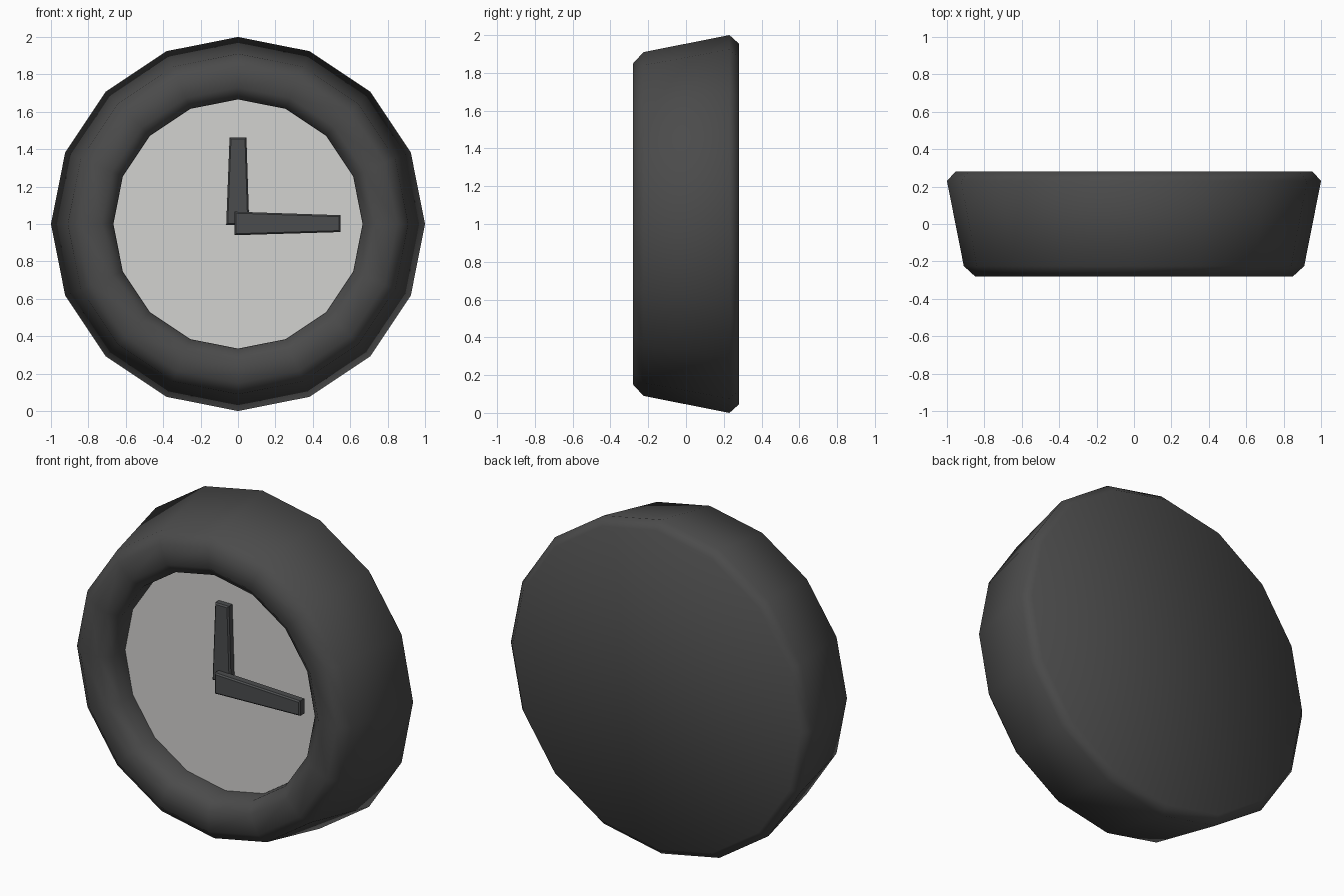
import bpy, bmesh, math

if "Cube" in bpy.data.objects:
    bpy.data.objects.remove(bpy.data.objects["Cube"])

SIDES = 16
CENTER_Z = 1.0


def material(name, color):
    m = bpy.data.materials.new(name)
    m.diffuse_color = (*color, 1.0)
    m.use_nodes = True
    m.node_tree.nodes["Principled BSDF"].inputs["Base Color"].default_value = m.diffuse_color
    return m


dark = material("dark grey", (0.07, 0.07, 0.07))
pale = material("pale grey", (0.65, 0.645, 0.63))
hand_grey = material("hand grey", (0.07, 0.073, 0.076))


def finish(name, bm, mat, angle):
    bmesh.ops.recalc_face_normals(bm, faces=bm.faces)
    mesh = bpy.data.meshes.new(name)
    bm.to_mesh(mesh)
    bm.free()
    mesh.materials.append(mat)
    obj = bpy.data.objects.new(name, mesh)
    bpy.context.collection.objects.link(obj)
    bpy.ops.object.select_all(action='DESELECT')
    obj.select_set(True)
    bpy.context.view_layer.objects.active = obj
    bpy.ops.object.shade_smooth_by_angle(angle=math.radians(angle))
    return obj


def ring(bm, r, y):
    return [bm.verts.new((r * math.cos(2 * math.pi * i / SIDES), y,
                          CENTER_Z + r * math.sin(2 * math.pi * i / SIDES)))
            for i in range(SIDES)]


# Case: (radius, depth) profile turned about the y axis, back to recess floor
bm = bmesh.new()
profile = [(0.955, 0.28), (1.0, 0.23), (0.91, -0.225), (0.85, -0.28),
           (0.73, -0.28), (0.667, -0.225), (0.667, -0.115)]
rings = [ring(bm, r, y) for r, y in profile]
bm.faces.new(rings[0])
for a, b in zip(rings, rings[1:]):
    for i in range(SIDES):
        j = (i + 1) % SIDES
        bm.faces.new((a[i], a[j], b[j], b[i]))
bm.faces.new(rings[-1])
# keep recess floor just behind the dial
for v in rings[-1]:
    v.co.y += 0.005
finish("case", bm, dark, 60)

# Dial plate
bm = bmesh.new()
front, back = ring(bm, 0.666, -0.118), ring(bm, 0.666, -0.111)
bm.faces.new(front)
bm.faces.new(back)
for i in range(SIDES):
    j = (i + 1) % SIDES
    bm.faces.new((front[i], front[j], back[j], back[i]))
finish("dial", bm, pale, 30)


# Hands: tapered bars with small bevels
def hand(name, outline, y_front, y_back):
    bm = bmesh.new()
    f = bm.faces.new([bm.verts.new((x, y_front, z)) for x, z in outline])
    ext = bmesh.ops.extrude_face_region(bm, geom=[f], use_keep_orig=True)
    for v in ext["geom"]:
        if isinstance(v, bmesh.types.BMVert):
            v.co.y = y_back
    edges = [e for e in bm.edges
             if all(abs(v.co.y - y_front) < 1e-5 for v in e.verts)]
    bmesh.ops.bevel(bm, geom=edges, offset=0.008, segments=1,
                    affect='EDGES')
    finish(name, bm, hand_grey, 30)


hand("hour_hand", [(-0.063, 0.995), (0.06, 0.995), (0.045, 1.463),
                   (-0.045, 1.463)], -0.158, -0.116)
hand("minute_hand", [(-0.018, 0.94), (0.548, 0.957), (0.548, 1.047),
                     (-0.018, 1.066)], -0.2, -0.155)
